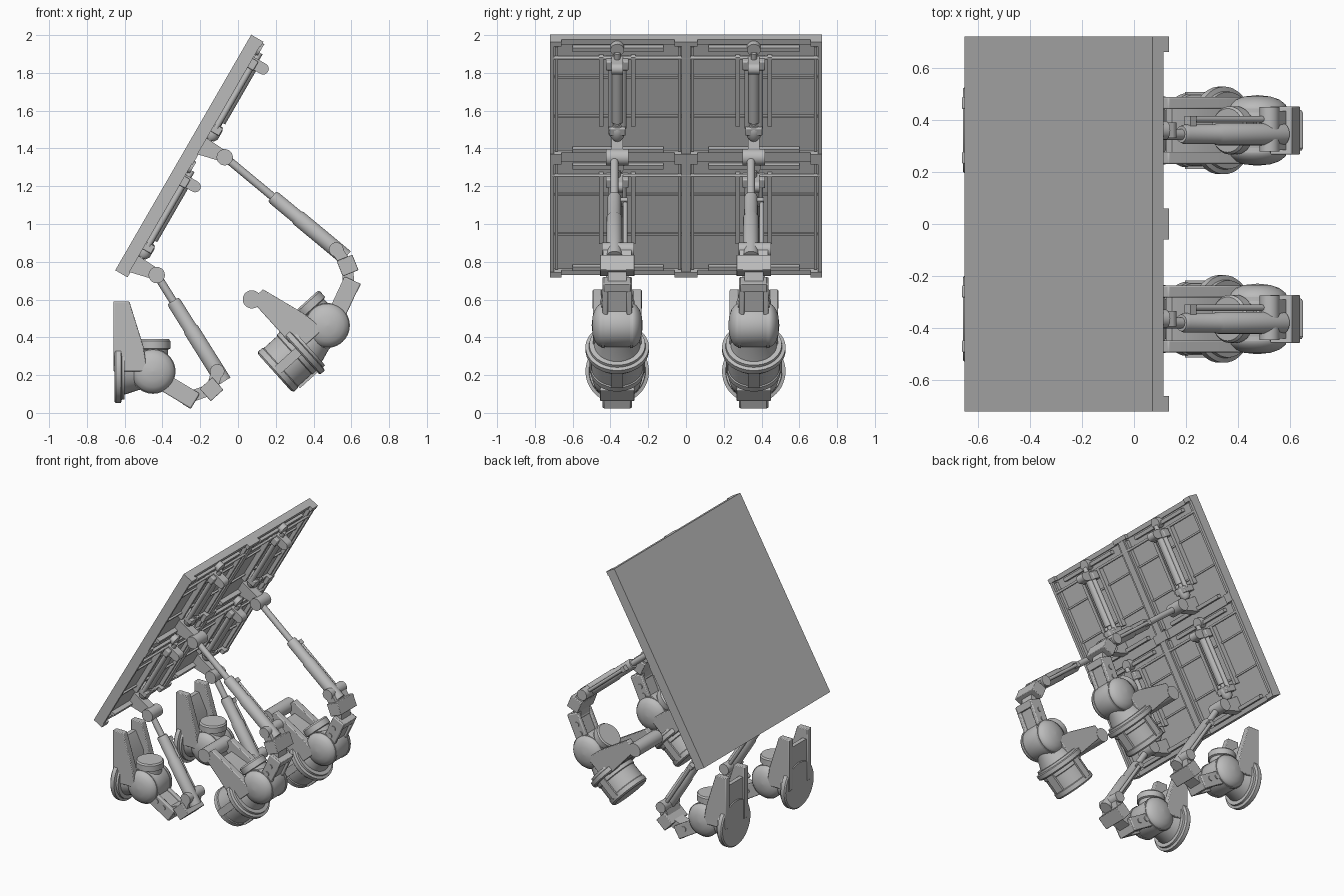
import bpy, bmesh
from math import radians, sin, cos, pi, atan2, hypot, degrees
from mathutils import Matrix, Vector

default_cube = bpy.data.objects.get("Cube")
if default_cube:
    bpy.data.objects.remove(default_cube, do_unlink=True)

grey = bpy.data.materials.new("plain_grey")
grey.use_nodes = True
grey.diffuse_color = (0.5, 0.5, 0.5, 1)
grey.node_tree.nodes["Principled BSDF"].inputs["Base Color"].default_value = (0.5, 0.5, 0.5, 1)
parts = []


def frame(x, y, z, angle):
    """Side-plane frame: local x along the angle, local y across, local z at right angles."""
    return Matrix.Translation((x, y, z)) @ Matrix.Rotation(radians(-angle), 4, 'Y')


def finish(name, bm, place, bevel=0.0):
    bmesh.ops.recalc_face_normals(bm, faces=bm.faces)
    mesh = bpy.data.meshes.new(name)
    bm.to_mesh(mesh)
    bm.free()
    mesh.transform(place)
    mesh.materials.append(grey)
    obj = bpy.data.objects.new(name, mesh)
    bpy.context.collection.objects.link(obj)
    if bevel:
        mod = obj.modifiers.new("edge", 'BEVEL')
        mod.width, mod.segments, mod.limit_method = bevel, 2, 'ANGLE'
    parts.append(obj)
    return obj


def box(name, place, xs, ys, zs, bevel=0.0):
    bm = bmesh.new()
    bmesh.ops.create_cube(bm, size=1)
    for v in bm.verts:
        for i, (low, high) in enumerate((xs, ys, zs)):
            v.co[i] = low if v.co[i] < 0 else high
    return finish(name, bm, place, bevel)


def plate(name, place, outline, ys, bevel=0.0):
    """Side outline pushed out across the width."""
    bm = bmesh.new()
    face = bm.faces.new([bm.verts.new((u, ys[0], v)) for u, v in outline])
    out = bmesh.ops.extrude_face_region(bm, geom=[face])["geom"]
    moved = [g for g in out if isinstance(g, bmesh.types.BMVert)]
    bmesh.ops.translate(bm, verts=moved, vec=(0, ys[1] - ys[0], 0))
    return finish(name, bm, place, bevel)


def turned(name, place, start, axis, profile, sides=32):
    """Round part: profile of (distance along axis, radius) pairs."""
    bm = bmesh.new()
    rings = [[bm.verts.new((r * cos(2 * pi * i / sides), r * sin(2 * pi * i / sides), d))
              for i in range(sides)] for d, r in profile]
    for a, b in zip(rings, rings[1:]):
        for i in range(sides):
            j = (i + 1) % sides
            bm.faces.new((a[i], a[j], b[j], b[i]))
    bm.faces.new(rings[0])
    bm.faces.new(rings[-1])
    turn = Vector(axis).to_track_quat('Z', 'Y').to_matrix().to_4x4()
    return finish(name, bm, place @ Matrix.Translation(start) @ turn)


def rod(name, place, start, end, radius, sides=24):
    axis = Vector(end) - Vector(start)
    return turned(name, place, start, axis, [(0, radius), (axis.length, radius)], sides)


X, Y, Z = (1, 0, 0), (0, 1, 0), (0, 0, 1)
SIDE, CELL = 1.44, 0.72
COLUMNS = (-0.364, 0.359)

# Tilted panel: skin on the upper face, frame and ribs on the underside
panel = frame(-0.65, 0, 0.755, 60)
box("panel_skin", panel, (0, SIDE), (-CELL, CELL), (-0.035, 0))
for y, half in ((-0.71, 0.01), (0, 0.025), (0.71, 0.01)):
    box("panel_long_beam", panel, (0, SIDE), (y - half, y + half), (-0.07, -0.03))
for s, half in ((0.015, 0.015), (CELL, 0.03), (SIDE - 0.015, 0.015)):
    box("panel_cross_beam", panel, (s - half, s + half), (-CELL, CELL), (-0.05, -0.03))
    for y, reach in ((-0.69, 0.03), (0, 0.06), (0.69, 0.03)):
        box("panel_corner_tab", panel, (s - half, s + half), (y - reach, y + reach), (-0.075, -0.03))
for cell in range(2):
    base = cell * CELL
    rod("panel_cross_rod", panel, (base + 0.615, -0.71, -0.062), (base + 0.615, 0.71, -0.062), 0.009, 12)
    for y in (-0.36, 0.36):
        for third in (0.245, 0.487):
            box("cell_rib", panel, (base + third - 0.006, base + third + 0.006),
                (y - 0.335, y + 0.335), (-0.047, -0.03))
        for edge in (-0.325, 0.325):
            box("cell_edge_strip", panel, (base + 0.04, base + 0.68),
                (y + edge - 0.008, y + edge + 0.008), (-0.06, -0.03))
        for s in (0.045, 0.665):
            box("cell_end_strip", panel, (base + s - 0.012, base + s + 0.012),
                (y - 0.24, y + 0.24), (-0.065, -0.03))


def panel_mount(y, cell):
    """Slide unit along one panel cell, with the hinge bracket at its lower end."""
    p = panel @ Matrix.Translation((cell * CELL, y, 0))
    for side in (-1, 1):
        box("slide_rail", p, (0.2, 0.62), (side * 0.085 - 0.012, side * 0.085 + 0.012), (-0.07, -0.03))
        rod("slide_guide", p, (0.2, side * 0.033, -0.085), (0.56, side * 0.033, -0.085), 0.016)
    rod("slide_cylinder", p, (0.24, 0, -0.088), (0.6, 0, -0.088), 0.03)
    rod("slide_piston", p, (0.06, 0, -0.088), (0.66, 0, -0.088), 0.016)
    turned("slide_cup", p, (0.13, 0, -0.088), X, [(0, 0.022), (0.02, 0.036), (0.07, 0.036), (0.09, 0.024)])
    box("slide_foot", p, (0.17, 0.215), (-0.045, 0.045), (-0.12, -0.03), 0.005)
    # Clamp lug holding the cross rod
    box("clamp_block", p, (0.56, 0.615), (-0.06, 0.06), (-0.105, -0.03), 0.006)
    box("clamp_lug", p, (0.565, 0.625), (-0.03, 0.03), (-0.145, -0.06))
    rod("clamp_lug_end", p, (0.595, -0.03, -0.145), (0.595, 0.03, -0.145), 0.03)
    rod("end_boss", p, (0.675, 0, -0.03), (0.675, 0, -0.085), 0.036)
    # Hinge bracket
    plate("hinge_bracket", p, [(0.02, -0.03), (0.13, -0.03), (0.12, -0.2), (0.06, -0.2)], (-0.03, 0.03))
    rod("hinge_pin", p, (0.088, -0.06, -0.203), (0.088, 0.06, -0.203), 0.043, 32)


def strut(y, top, elbow):
    """Telescopic strut from the panel hinge down to the elbow."""
    dx, dz = elbow[0] - top[0], elbow[1] - top[1]
    length = hypot(dx, dz)
    p = frame(top[0], y, top[1], degrees(atan2(dz, dx)))
    mouth = length - 0.44
    rod("strut_piston", p, (0, -0.015, 0), (mouth + 0.1, -0.015, 0), 0.021)
    turned("strut_sleeve", p, (mouth, -0.015, 0), X,
           [(0, 0.032), (0.015, 0.037), (0.17, 0.037), (0.18, 0.042), (0.505, 0.042)])
    rod("strut_side_rod", p, (mouth + 0.03, 0.043, 0), (length, 0.043, 0), 0.012, 12)
    box("strut_clip", p, (mouth + 0.03, mouth + 0.06), (-0.02, 0.055), (-0.018, 0.018))
    rod("elbow_pin", p, (length, -0.08, 0), (length, 0.09, 0), 0.038, 32)


def actuator(y, centre, tilt, link_angle, block, block_angle, elbow, with_can):
    """Rotary base: flange, bracket, shoulder drum, link and elbow block."""
    p = frame(centre[0], y, centre[1], tilt)
    # Shoulder drum with domed ends
    half = [(0.135, 0.004), (0.13, 0.05), (0.118, 0.085), (0.1, 0.108), (0.085, 0.115)]
    turned("shoulder_drum", p, (0, 0, 0), Y, [(-d, r) for d, r in half] + half[::-1], 48)
    for side in (-1, 1):
        rod("drum_band", p, (0, side * 0.068, 0), (0, side * 0.084, 0), 0.119, 48)
    turned("base_neck", p, (-0.18, 0, 0), X, [(0, 0.13), (0.04, 0.12), (0.1, 0.1), (0.17, 0.09)])
    # Round flange
    turned("base_flange", p, (-0.205, 0, 0), X,
           [(0, 0.16), (0.008, 0.168), (0.035, 0.168), (0.04, 0.15), (0.055, 0.148)], 48)
    turned("top_cap", p, (0, 0, 0.04), Z,
           [(0, 0.08), (0.075, 0.08), (0.08, 0.092), (0.12, 0.092), (0.13, 0.084)], 40)
    # Twin bracket arms rising from the flange
    arm = [(-0.21, 0), (-0.03, 0), (-0.05, 0.13), (-0.125, 0.37), (-0.21, 0.37)]
    for side in (-1, 1):
        plate("bracket_arm", p, arm, (side * 0.105 - 0.023, side * 0.105 + 0.023), 0.005)
    plate("bracket_web", p, [(-0.2, 0), (-0.09, 0), (-0.11, 0.18), (-0.17, 0.3), (-0.2, 0.3)], (-0.1, 0.1))
    if with_can:
        rod("bracket_roller", p, (-0.205, -0.13, 0.37), (-0.205, 0.13, 0.37), 0.048, 32)
        turned("motor_can", p, (-0.2, 0, 0), X,
               [(0, 0.142), (-0.03, 0.142), (-0.035, 0.136), (-0.13, 0.136),
                (-0.135, 0.142), (-0.165, 0.142), (-0.175, 0.13)], 48)
        for side in (-1, 1):
            box("can_clip", p, (-0.35, -0.19), (side * 0.142 - 0.006, side * 0.142 + 0.006), (-0.025, 0.025))
        box("can_clip", p, (-0.33, -0.19), (-0.03, 0.03), (-0.15, -0.135))
    # Forked link from drum to elbow block
    q = frame(centre[0], y, centre[1], link_angle)
    for side in (-1, 1):
        box("link_cheek", q, (0.06, 0.272), (side * 0.064 - 0.014, side * 0.064 + 0.014), (-0.066, 0.027), 0.006)
        for u in (0.13, 0.195):
            rod("link_bolt", q, (u, side * 0.074, -0.012), (u, side * 0.084, -0.012), 0.018)
    box("link_core", q, (0.06, 0.262), (-0.055, 0.055), (-0.05, 0.012))
    box("link_foot", q, (0.225, 0.274), (-0.07, 0.07), (-0.068, 0.02), 0.004)
    b = frame(block[0], y, block[1], block_angle)
    box("elbow_block", b, (-0.045, 0.045), (-0.092, 0.092), (-0.044, 0.044), 0.004)
    # Neck pieces joining link, block and elbow pin
    mid = q @ Vector((0.24, 0, -0.012))
    for name, far, width in (("block_neck", (mid.x, mid.z), 0.05), ("elbow_ear", elbow, 0.075)):
        dx, dz = far[0] - block[0], far[1] - block[1]
        box(name, frame(block[0], y, block[1], degrees(atan2(dz, dx))),
            (0, hypot(dx, dz)), (-width, width), (-0.03, 0.03))


UPPER_ELBOW, LOWER_ELBOW = (0.52, 0.865), (-0.11, 0.22)
for y in COLUMNS:
    for cell in range(2):
        panel_mount(y, cell)
    strut(y, (-0.07, 1.355), UPPER_ELBOW)
    strut(y, (-0.43, 0.73), LOWER_ELBOW)
    actuator(y, (0.473, 0.463), 42, 65, (0.58, 0.78), 22, UPPER_ELBOW, True)
    actuator(y, (-0.45, 0.22), 0, -31, (-0.14, 0.125), 42, LOWER_ELBOW, False)

# Smooth the round parts and keep edges crisp
bpy.ops.object.select_all(action='DESELECT')
for obj in parts:
    obj.select_set(True)
bpy.context.view_layer.objects.active = parts[0]
bpy.ops.object.shade_smooth_by_angle(angle=radians(35))
